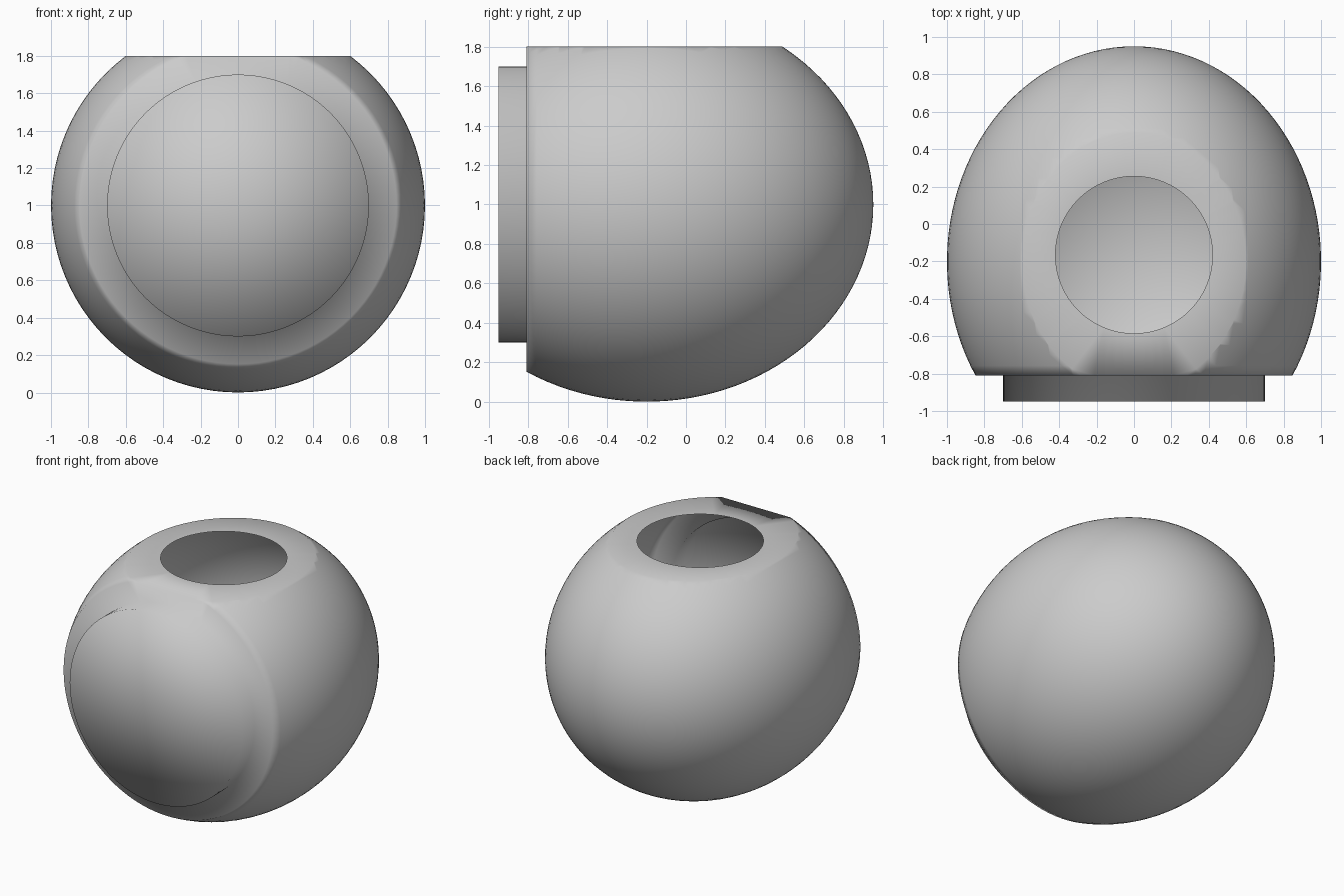
import bpy, bmesh
from math import sin, cos, pi, acos
from mathutils import Matrix, Vector

if "Cube" in bpy.data.objects:
    bpy.data.objects.remove(bpy.data.objects["Cube"])

SEG = 96

# Half profile (radius, y): capped neck at the front, then an ellipsoid to the back
start = acos(0.61 / 1.15)
profile = [(0, -0.95), (0.7, -0.95), (0.7, -0.81)]
for i in range(41):
    a = start + (pi - start) * i / 40
    profile.append((sin(a) if i < 40 else 0, -0.2 - 1.15 * cos(a)))

bm = bmesh.new()

# Hollow shell spun around the front-to-back axis
verts = [bm.verts.new((r, y, 1)) for r, y in profile]
edges = [bm.edges.new(pair) for pair in zip(verts, verts[1:])]
bmesh.ops.spin(bm, geom=verts + edges, cent=(0, 0, 1), axis=(0, 1, 0),
               angle=2 * pi, steps=SEG, use_duplicate=False)
bmesh.ops.remove_doubles(bm, verts=bm.verts, dist=1e-4)
bmesh.ops.recalc_face_normals(bm, faces=bm.faces)

# Slice the top flat
bmesh.ops.bisect_plane(bm, geom=bm.verts[:] + bm.edges[:] + bm.faces[:], dist=1e-5,
                       plane_co=(0, 0, 1.8), plane_no=(0, 0, 1), clear_outer=True)
rim = [e for e in bm.edges if e.is_boundary]

# Flat top with a round opening
ring = bmesh.ops.create_circle(bm, segments=64, radius=0.42,
                               matrix=Matrix.Translation((0, -0.165, 1.8)))["verts"]
hole = list({e for v in ring for e in v.link_edges})
bmesh.ops.triangle_fill(bm, use_beauty=True, use_dissolve=False,
                        edges=rim + hole, normal=Vector((0, 0, 1)))
bmesh.ops.recalc_face_normals(bm, faces=bm.faces)
for f in bm.faces:
    f.smooth = True

mesh = bpy.data.meshes.new("round_shell")
bm.to_mesh(mesh)
bm.free()
shell = bpy.data.objects.new("round_shell", mesh)
bpy.context.collection.objects.link(shell)
